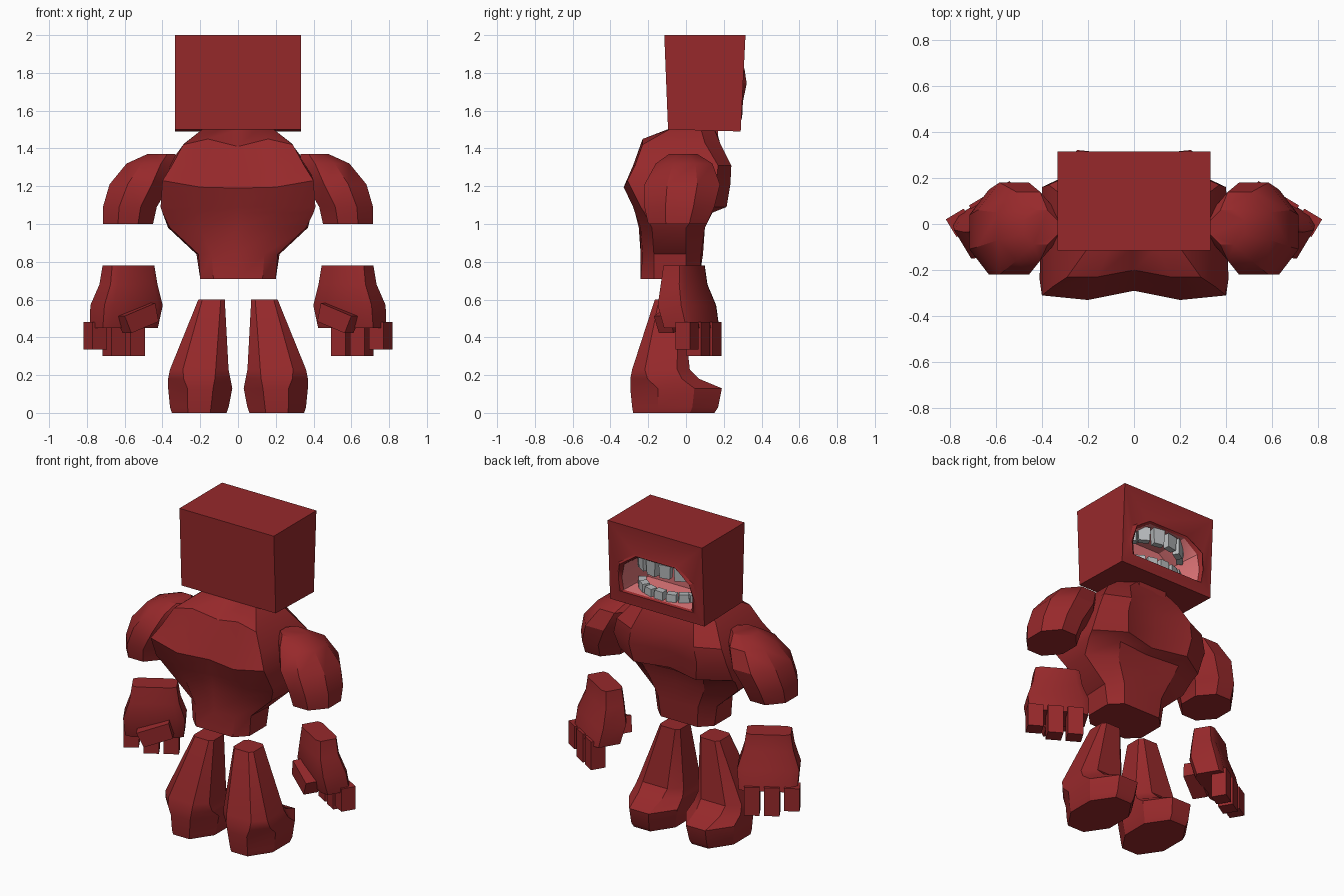
import bpy, bmesh
from math import sin, cos, radians
from mathutils import Vector, Matrix

default_cube = bpy.data.objects.get("Cube")
if default_cube:
    bpy.data.objects.remove(default_cube, do_unlink=True)


def make_material(name, red, green, blue):
    material = bpy.data.materials.new(name)
    material.use_nodes = True
    colour = (red, green, blue, 1)
    material.diffuse_color = colour
    material.node_tree.nodes["Principled BSDF"].inputs["Base Color"].default_value = colour
    return material


RED = make_material("brick red", .31, .022, .024)
PINK = make_material("mouth pink", .75, .18, .19)
GREY = make_material("tooth grey", .47, .49, .5)


def finish(name, bm, materials, smooth=True):
    """Turn a bmesh into a named object, with smooth shading between near-flat faces."""
    bmesh.ops.recalc_face_normals(bm, faces=bm.faces)
    mesh = bpy.data.meshes.new(name)
    bm.to_mesh(mesh)
    bm.free()
    for material in materials:
        mesh.materials.append(material)
    obj = bpy.data.objects.new(name, mesh)
    bpy.context.collection.objects.link(obj)
    if smooth:
        bpy.ops.object.select_all(action='DESELECT')
        obj.select_set(True)
        bpy.context.view_layer.objects.active = obj
        bpy.ops.object.shade_smooth_by_angle(angle=radians(30))
    return obj


def add_loft(bm, rings, matrix=Matrix()):
    """Skin a stack of equal-length rings and cap both ends."""
    loops = [[bm.verts.new(matrix @ Vector(point)) for point in ring] for ring in rings]
    count = len(loops[0])
    for low, high in zip(loops, loops[1:]):
        for i in range(count):
            j = (i + 1) % count
            bm.faces.new((low[i], low[j], high[j], high[i]))
    bm.faces.new(loops[0])
    bm.faces.new(loops[-1])


def add_block(bm, size, matrix, taper=1):
    """A box around the origin whose lower end is scaled by taper."""
    x, y, z = (value / 2 for value in size)
    corners = ((-x, -y), (x, -y), (x, y), (-x, y))
    rings = [[(a * s, b * s, h) for a, b in corners] for h, s in ((-z, taper), (z, 1))]
    add_loft(bm, rings, matrix)


def octagon(z, x0, x1, y0, y1, chamfer=.3):
    """A rectangle with chamfered corners at height z."""
    cx, cy = (x1 - x0) * chamfer, (y1 - y0) * chamfer
    return [(x0 + cx, y0, z), (x1 - cx, y0, z), (x1, y0 + cy, z), (x1, y1 - cy, z),
            (x1 - cx, y1, z), (x0 + cx, y1, z), (x0, y1 - cy, z), (x0, y0 + cy, z)]


def both_sides(name, build):
    """Build a part on the left (+x), then its mirror image on the right."""
    for side, sign in (("left", 1), ("right", -1)):
        bm = bmesh.new()
        build(bm)
        bmesh.ops.scale(bm, vec=(sign, 1, 1), verts=bm.verts)
        finish(f"{side}_{name}", bm, [RED])


# Torso: half outlines from spine to breastbone, mirrored into full rings
torso_outlines = {
    .71: ((0, -.24), (.13, -.24), (.2, -.17), (.2, 0), (.13, .07), (0, .07)),
    .84: ((0, -.24), (.14, -.23), (.21, -.17), (.22, 0), (.14, .08), (0, .09)),
    .98: ((0, -.25), (.2, -.24), (.36, -.18), (.37, 0), (.2, .1), (0, .1)),
    1.06: ((0, -.26), (.22, -.27), (.4, -.22), (.39, .06), (.22, .14), (0, .12)),
    1.09: ((0, -.27), (.22, -.28), (.41, -.24), (.4, .1), (.22, .215), (0, .16)),
    1.21: ((0, -.29), (.2, -.33), (.4, -.31), (.4, .16), (.24, .235), (0, .19)),
    1.31: ((0, -.25), (.18, -.28), (.35, -.27), (.37, .17), (.22, .24), (0, .2)),
    1.43: ((0, -.2), (.16, -.23), (.29, -.23), (.28, .1), (.18, .18), (0, .18)),
    1.5: ((0, -.1), (.1, -.1), (.19, -.09), (.19, .08), (.1, .15), (0, .16)),
}
# Height steps that make the shoulder-blade ridges wavy
ridge_steps = {1.21: (-.02, -.015, .02), 1.43: (-.02, .02, -.01)}
torso_rings = []
for z, half in torso_outlines.items():
    steps = ridge_steps.get(z, (0, 0, 0)) + (0, 0, 0)
    points = [(x, y, z + step) for (x, y), step in zip(half, steps)]
    torso_rings.append(points + [(-x, y, h) for x, y, h in reversed(points[1:-1])])
bm = bmesh.new()
add_loft(bm, torso_rings)
finish("torso", bm, [RED])

# Neck
bm = bmesh.new()
add_block(bm, (.2, .18, .15), Matrix.Translation((0, .08, 1.46)))
finish("neck", bm, [RED])


# Upper arms: rounded shoulders ending in a flat cut
def build_upper_arm(bm):
    add_loft(bm, [
        octagon(1, .45, .715, -.2, .11),
        octagon(1.09, .43, .715, -.22, .15),
        octagon(1.21, .36, .68, -.22, .18),
        octagon(1.32, .33, .59, -.16, .14),
        octagon(1.37, .33, .48, -.09, .06)])


both_sides("upper_arm", build_upper_arm)

# Hands: thick turned palm, three fingers flush with its back, thumb across the front
KNUCKLE_TURN = Matrix.Rotation(radians(-31), 4, 'Z')


def build_hand(bm):
    rings = []
    for z, x, y, width, depth in ((.45, .605, .03, .34, .18), (.57, .59, .005, .36, .19),
                                  (.68, .58, -.01, .29, .15), (.78, .58, -.01, .26, .13)):
        turn = Matrix.Translation((x, y, 0)) @ KNUCKLE_TURN
        ring = octagon(z, -width / 2, width / 2, -depth / 2, depth / 2, .12)
        rings.append([turn @ Vector(point) for point in ring])
    add_loft(bm, rings)
    for i, tip in enumerate((.3, .3, .335)):
        place = Matrix.Translation((.555 + .1 * i, .125 - .06 * i, (tip + .48) / 2))
        add_block(bm, (.09, .09, .48 - tip), place @ KNUCKLE_TURN)
    thumb = Matrix.Translation((.53, -.07, .5)) @ KNUCKLE_TURN
    add_block(bm, (.2, .1, .1), thumb @ Matrix.Rotation(radians(20), 4, 'Y'), .9)


both_sides("hand", build_hand)


# Legs: tapered shins running into chunky feet
def build_leg(bm):
    add_loft(bm, [
        octagon(0, .06, .35, -.28, .15),
        octagon(.03, .05, .36, -.285, .17),
        octagon(.13, .03, .37, -.295, .19),
        octagon(.18, .04, .37, -.295, .07, .25),
        octagon(.23, .05, .36, -.285, .02, .22),
        octagon(.6, .07, .21, -.165, -.02, .15)])


both_sides("leg", build_leg)


# Head: a slightly flared box with an open mouth in its +y face
def face_y(z):
    return .29 + .05 * (z - 1.5)


mouth = [(-.24, 1.57), (.24, 1.57), (.25, 1.65), (.23, 1.74),
         (.13, 1.81), (-.13, 1.81), (-.23, 1.74), (-.25, 1.65)]
MOUTH_MIDDLE = 1.68


def mouth_loop(bm, scale, depth):
    loop = []
    for x, z in mouth:
        height = MOUTH_MIDDLE + (z - MOUTH_MIDDLE) * scale
        loop.append(bm.verts.new((x * scale, face_y(height) - depth, height)))
    return loop


def bridge(bm, first, second, material=0):
    for i in range(len(first)):
        j = (i + 1) % len(first)
        face = bm.faces.new((first[i], first[j], second[j], second[i]))
        face.material_index = material


bm = bmesh.new()
back = [bm.verts.new(p) for p in ((-.333, -.095, 1.5), (.333, -.095, 1.5),
                                  (.333, -.115, 2), (-.333, -.115, 2))]
front = [bm.verts.new((x, face_y(z), z)) for x, z in
         ((-.333, 1.49), (.333, 1.49), (.333, 2), (-.333, 2))]
bm.faces.new(back)
bridge(bm, back, front)
lip_outer = mouth_loop(bm, 1.14, 0)
rim_edges = [bm.edges.get((front[i], front[(i + 1) % 4])) for i in range(4)]
rim_edges += [bm.edges.new((lip_outer[i - 1], lip_outer[i])) for i in range(len(mouth))]
bmesh.ops.triangle_fill(bm, edges=rim_edges, use_beauty=True)
lip_ridge = mouth_loop(bm, 1.07, -.004)
for i in (3, 6):
    lip_ridge[i].co.y += .015
lip_inner = mouth_loop(bm, 1, .008)
throat = mouth_loop(bm, .9, .22)
bridge(bm, lip_outer, lip_ridge)
bridge(bm, lip_ridge, lip_inner)
bridge(bm, lip_inner, throat, 1)
bm.faces.new(throat).material_index = 1
finish("head", bm, [RED, PINK])


# Teeth: blocks set along a curved jaw
def build_teeth(name, count, half_width, jaw_y, z, size, taper):
    bm = bmesh.new()
    for i in range(count):
        angle = radians(-66 + 132 * i / (count - 1))
        place = Matrix.Translation((half_width * sin(angle), jaw_y + .13 * cos(angle), z))
        height = size[2] * (1 + .15 * (i % 2))
        add_block(bm, (size[0], size[1], height),
                  place @ Matrix.Rotation(-angle * .8, 4, 'Z'), taper)
    finish(name, bm, [GREY], smooth=False)


build_teeth("upper_teeth", 6, .2, .14, 1.76, (.075, .045, .085), .85)
build_teeth("lower_teeth", 7, .2, .125, 1.59, (.058, .045, .055), 1.1)
